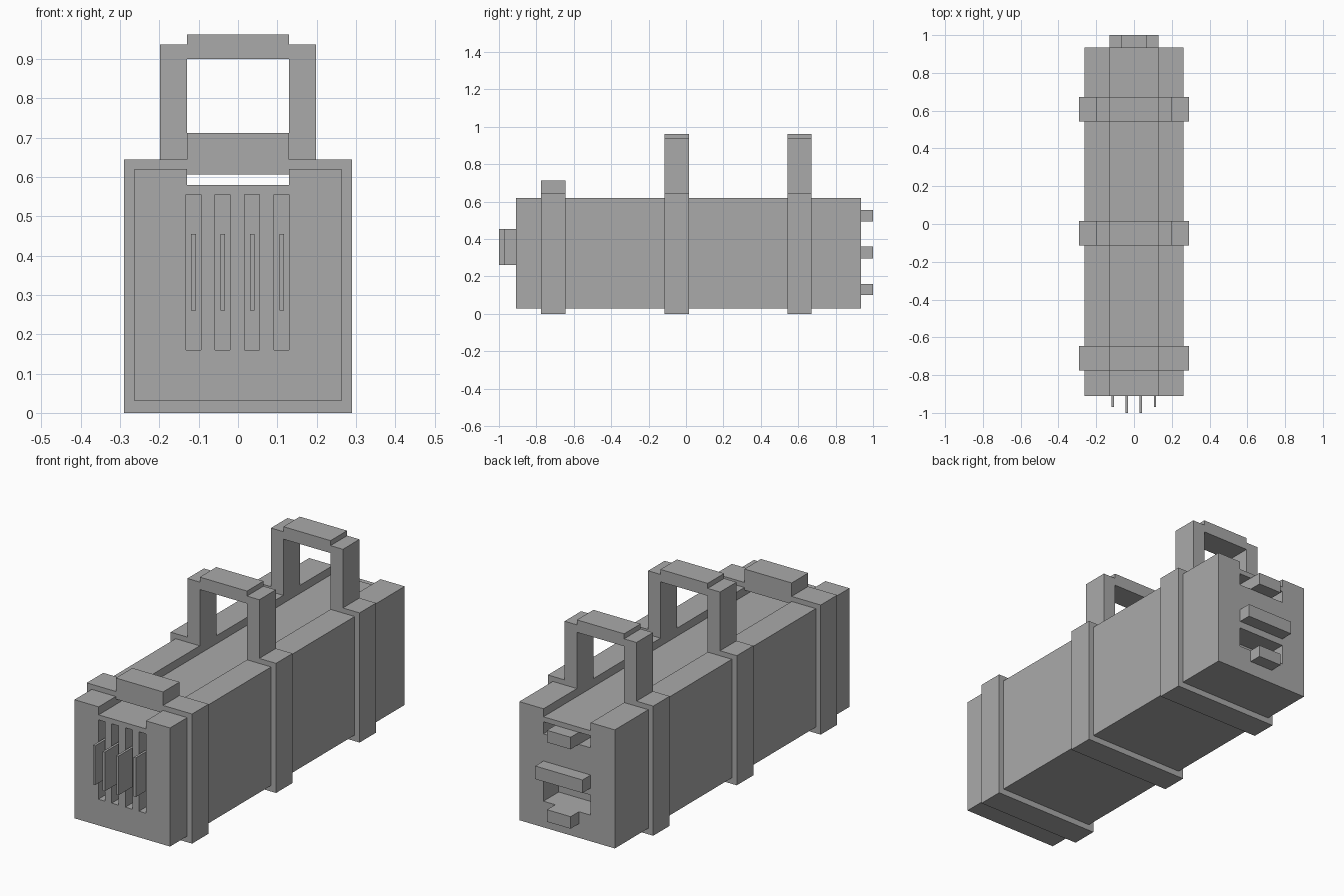
import bpy, bmesh

if "Cube" in bpy.data.objects:
    bpy.data.objects.remove(bpy.data.objects["Cube"])

grey = bpy.data.materials.new("mid grey")
grey.diffuse_color = (0.4, 0.4, 0.4, 1)
grey.use_nodes = True
grey.node_tree.nodes["Principled BSDF"].inputs["Base Color"].default_value = grey.diffuse_color


def finish(name, bm):
    bmesh.ops.recalc_face_normals(bm, faces=bm.faces)
    mesh = bpy.data.meshes.new(name)
    bm.to_mesh(mesh)
    bm.free()
    mesh.materials.append(grey)
    ob = bpy.data.objects.new(name, mesh)
    bpy.context.collection.objects.link(ob)
    return ob


def boxes(name, items):
    """One object from boxes given as (x0, x1, y0, y1, z0, z1)."""
    bm = bmesh.new()
    for x0, x1, y0, y1, z0, z1 in items:
        lo, size = (x0, y0, z0), (x1 - x0, y1 - y0, z1 - z0)
        for v in bmesh.ops.create_cube(bm, size=1)["verts"]:
            v.co = [lo[i] + (v.co[i] + 0.5) * size[i] for i in range(3)]
    return finish(name, bm)


def extrude_profile(name, half, y0, y1):
    """Mirror a right-hand (x, z) outline and extrude it along y."""
    outline = half + [(-x, z) for x, z in reversed(half)]
    bm = bmesh.new()
    face = bm.faces.new([bm.verts.new((x, y0, z)) for x, z in outline])
    ext = bmesh.ops.extrude_face_region(bm, geom=[face])["geom"]
    for v in ext:
        if isinstance(v, bmesh.types.BMVert):
            v.co.y = y1
    return finish(name, bm)


W, GROOVE, FLOOR = 0.263, 0.13, 0.58
FRONT, BACK = -0.91, 0.935

# Main body with a channel along the top
body = extrude_profile("body", [(W, 0.03), (W, 0.62), (GROOVE, 0.62), (GROOVE, FLOOR)],
                       FRONT, BACK)

# Vertical slots in the front, horizontal slots in the back
slot_x = [-0.113, -0.039, 0.036, 0.111]
cuts = [(x - 0.019, x + 0.019, FRONT - 0.1, FRONT + 0.1, 0.16, 0.555) for x in slot_x]
cuts += [(-GROOVE, GROOVE, BACK - 0.12, BACK + 0.1, z0, z1)
         for z0, z1 in ((0.495, 0.555), (0.16, 0.26))]
cutter = boxes("slot_cutter", cuts)
cutter.hide_render = True
mod = body.modifiers.new("slots", 'BOOLEAN')
mod.operation, mod.solver, mod.object = 'DIFFERENCE', 'EXACT', cutter
bpy.context.view_layer.objects.active = body
bpy.ops.object.modifier_apply(modifier=mod.name)
bpy.data.objects.remove(cutter)

# Thin fins standing in the front slots, the middle pair longer
boxes("front_fins", [(x - 0.006, x + 0.006, y, FRONT + 0.11, 0.26, 0.455)
                     for x, y in zip(slot_x, (-0.97, -1.0, -1.0, -0.97))])

# Back tabs
boxes("back_tabs", [(-w, w, y, 1.0, z0, z1) for w, y, z0, z1 in (
    (0.065, BACK - 0.13, 0.495, 0.555), (GROOVE, BACK - 0.02, 0.295, 0.36),
    (0.065, BACK - 0.02, 0.10, 0.16))])

# Low front band with its crossbar
extrude_profile("front_band", [(0.29, 0), (0.29, 0.645), (GROOVE, 0.645), (GROOVE, FLOOR)],
                -0.775, -0.645)
boxes("front_crossbar", [(-GROOVE, GROOVE, -0.775, -0.645, 0.607, 0.712)])

# Tall bands rising into carry handles
for label, y0 in (("middle", -0.115), ("rear", 0.542)):
    extrude_profile(label + "_band", [(0.29, 0), (0.29, 0.645), (0.198, 0.645),
                                      (0.198, 0.937), (GROOVE, 0.937), (GROOVE, FLOOR)],
                    y0, y0 + 0.13)
    boxes(label + "_handle_grip", [(-GROOVE, GROOVE, y0, y0 + 0.13, 0.9, 0.962)])
